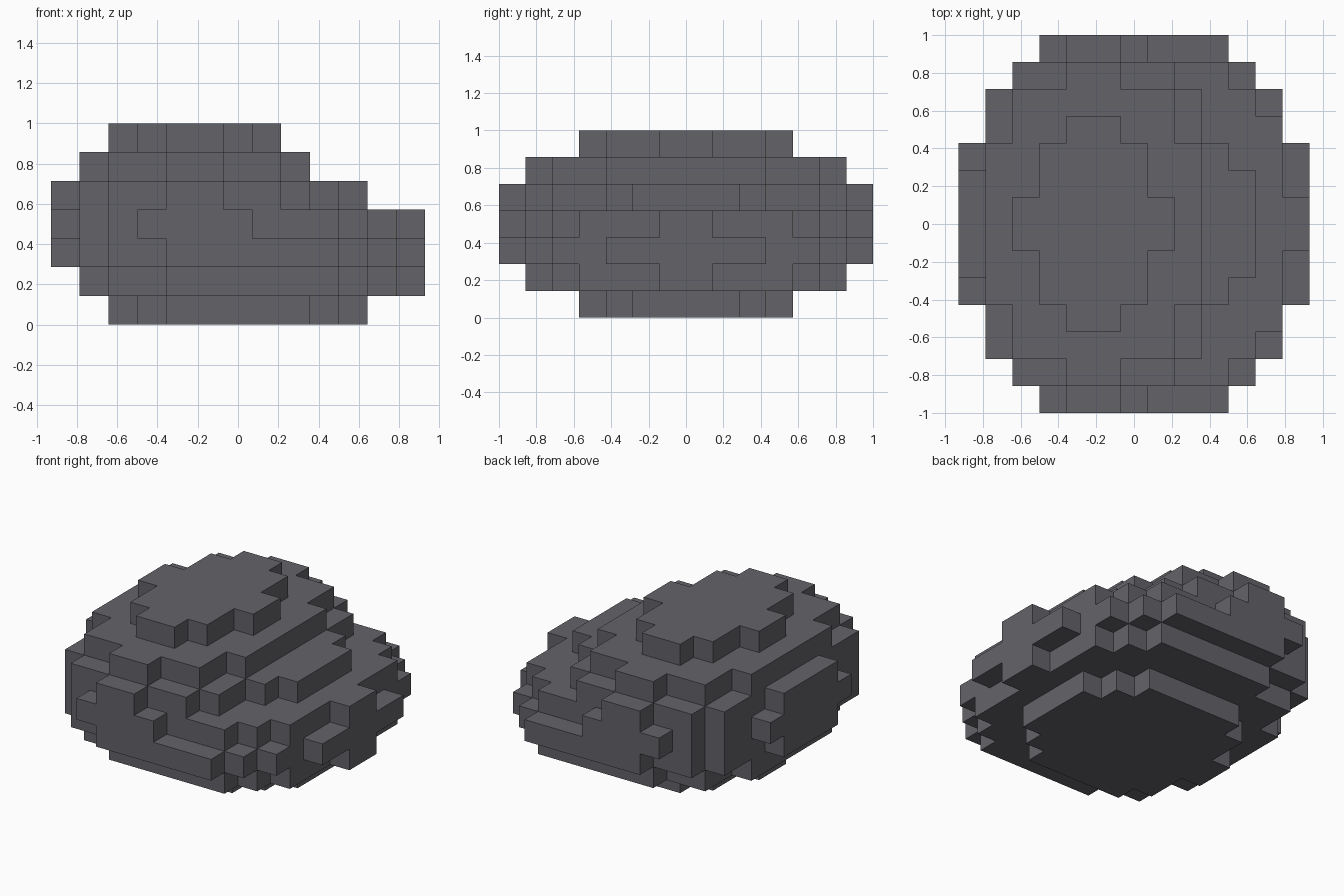
import bpy, bmesh
from mathutils import Vector

cube = bpy.data.objects.get("Cube")
if cube:
    bpy.data.objects.remove(cube, do_unlink=True)

CELL = 1 / 7
NX, NY, NZ = 13, 14, 7

# Half-depth in cells of every x column, one row per layer from the ground up
LAYERS = [
    [0, 0, 1, 3, 4, 4, 4, 4, 4, 3, 2, 0, 0],
    [0, 3, 5, 5, 6, 6, 6, 6, 6, 6, 5, 4, 1],
    [2, 5, 6, 6, 7, 7, 7, 7, 7, 7, 6, 5, 3],
    [3, 5, 6, 7, 7, 7, 7, 6, 6, 6, 5, 4, 1],
    [2, 5, 6, 6, 7, 7, 6, 6, 5, 3, 2, 0, 0],
    [0, 3, 5, 5, 6, 6, 5, 5, 3, 0, 0, 0, 0],
    [0, 0, 1, 3, 4, 4, 3, 1, 0, 0, 0, 0, 0],
]


def filled(i, j, k):
    """True if the cell lies inside the rock."""
    if not (0 <= i < NX and 0 <= k < NZ):
        return False
    half = LAYERS[k][i]
    return -half <= j < half


def add_face(bm, cell, axis, side):
    """Add one outward-facing square of a cell."""
    u, v = (axis + 1) % 3, (axis + 2) % 3
    corners = [(0, 0), (1, 0), (1, 1), (0, 1)]
    if side < 0:
        corners.reverse()
    verts = []
    for a, b in corners:
        p = Vector(cell)
        p[axis] += 1 if side > 0 else 0
        p[u] += a
        p[v] += b
        p.x -= NX / 2
        verts.append(bm.verts.new(p * CELL))
    bm.faces.new(verts)


# Stepped rock: only the exposed sides of the cells
bm = bmesh.new()
for k in range(NZ):
    for i in range(NX):
        for j in range(-NY // 2, NY // 2):
            if not filled(i, j, k):
                continue
            for axis in range(3):
                for side in (-1, 1):
                    n = [i, j, k]
                    n[axis] += side
                    if not filled(*n):
                        add_face(bm, (i, j, k), axis, side)
bmesh.ops.remove_doubles(bm, verts=bm.verts[:], dist=0.001)
# Merge the squares into large flat faces
bmesh.ops.dissolve_limit(bm, angle_limit=0.01, verts=bm.verts[:], edges=bm.edges[:])

mesh = bpy.data.meshes.new("rock")
bm.to_mesh(mesh)
bm.free()
rock = bpy.data.objects.new("rock", mesh)
bpy.context.collection.objects.link(rock)

# Dark grey stone
color = (0.127, 0.124, 0.141, 1)
stone = bpy.data.materials.new("dark grey stone")
stone.use_nodes = True
stone.diffuse_color = color
bsdf = next(n for n in stone.node_tree.nodes if n.type == 'BSDF_PRINCIPLED')
bsdf.inputs["Base Color"].default_value = color
bsdf.inputs["Roughness"].default_value = 0.9
mesh.materials.append(stone)
